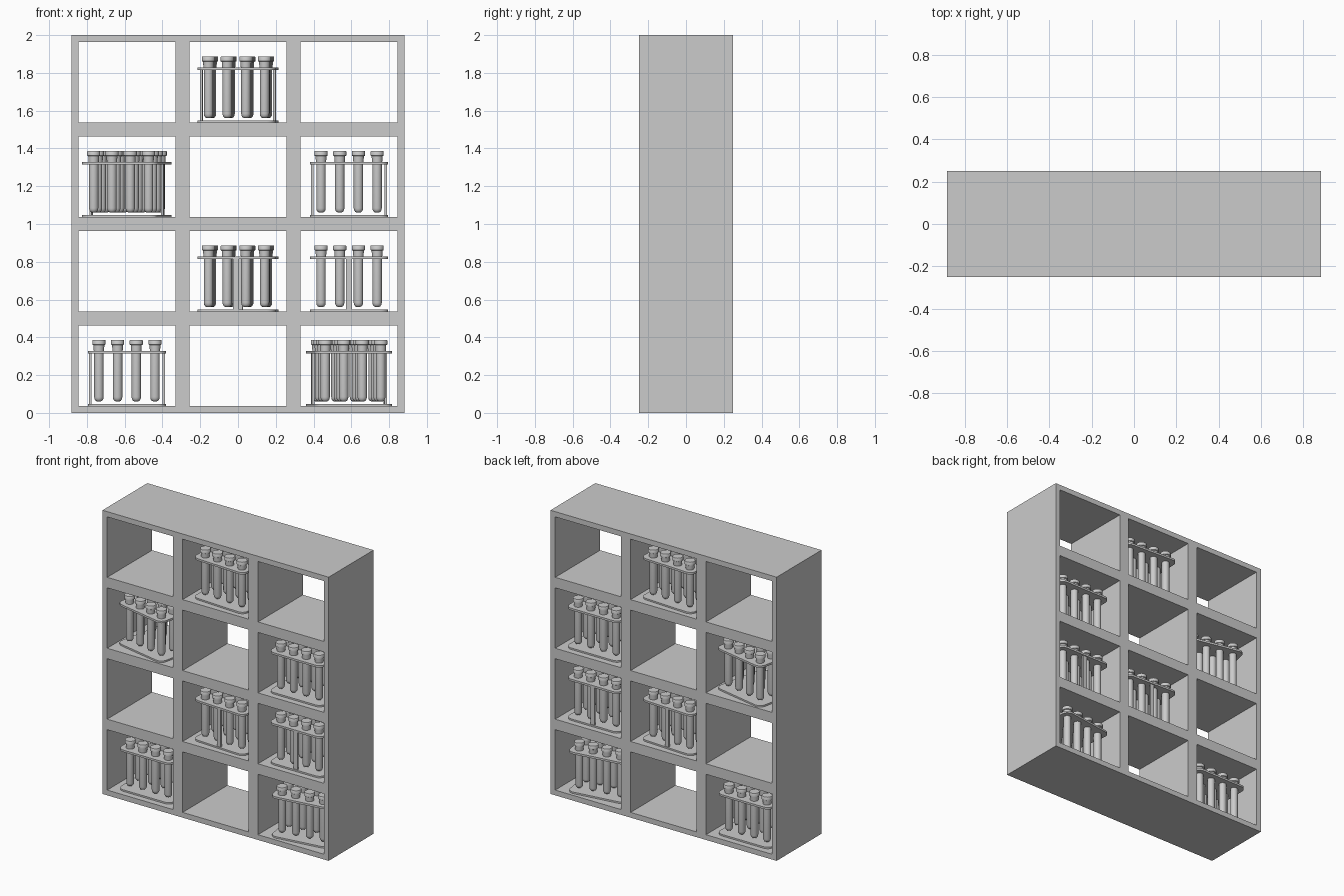
import bpy, bmesh
from math import radians, sin, cos, pi
from mathutils import Matrix

if "Cube" in bpy.data.objects:
    bpy.data.objects.remove(bpy.data.objects["Cube"])

COLS, ROWS = 3, 4
CW, CH = 0.588, 0.5          # cell pitch
WALL = 0.037                 # half thickness of the dividers
DEPTH = 0.5


def add_object(name, mesh, smooth=False):
    ob = bpy.data.objects.new(name, mesh)
    bpy.context.collection.objects.link(ob)
    if smooth:
        bpy.ops.object.select_all(action='DESELECT')
        ob.select_set(True)
        bpy.context.view_layer.objects.active = ob
        bpy.ops.object.shade_smooth_by_angle(angle=radians(35))
    return ob


def finish(bm, name):
    bmesh.ops.recalc_face_normals(bm, faces=bm.faces)
    me = bpy.data.meshes.new(name)
    bm.to_mesh(me)
    bm.free()
    return me


# Shelf cabinet: front grid without the openings, extruded through the depth
def cabinet():
    xs = [-COLS * CW / 2]
    for i in range(COLS):
        x = -COLS * CW / 2 + i * CW
        xs += [x + WALL, x + CW - WALL]
    xs.append(COLS * CW / 2)
    zs = [0.0]
    for j in range(ROWS):
        zs += [j * CH + WALL, (j + 1) * CH - WALL]
    zs.append(ROWS * CH)
    bm = bmesh.new()
    v = [[bm.verts.new((x, -DEPTH / 2, z)) for z in zs] for x in xs]
    for i in range(len(xs) - 1):
        for j in range(len(zs) - 1):
            if i % 2 and j % 2:
                continue
            bm.faces.new((v[i][j], v[i + 1][j], v[i + 1][j + 1], v[i][j + 1]))
    ext = bmesh.ops.extrude_face_region(bm, geom=bm.faces[:], use_keep_orig=True)
    new = [g for g in ext["geom"] if isinstance(g, bmesh.types.BMVert)]
    bmesh.ops.translate(bm, verts=new, vec=(0, DEPTH, 0))
    return finish(bm, "shelf_cabinet")


# Square plate with rounded corners
def plate(bm, half, r, z0, z1, seg=6):
    pts = []
    for k, (sx, sy) in enumerate(((1, 1), (-1, 1), (-1, -1), (1, -1))):
        for s in range(seg + 1):
            a = (k + s / seg) * pi / 2
            pts.append((sx * (half - r) + r * cos(a), sy * (half - r) + r * sin(a)))
    lo = [bm.verts.new((x, y, z0)) for x, y in pts]
    hi = [bm.verts.new((x, y, z1)) for x, y in pts]
    bm.faces.new(lo[::-1])
    bm.faces.new(hi)
    n = len(pts)
    for i in range(n):
        j = (i + 1) % n
        bm.faces.new((lo[i], lo[j], hi[j], hi[i]))


# Rack frame: base plate, upper plate, one flat post on two opposite sides
def rack_frame():
    bm = bmesh.new()
    plate(bm, 0.207, 0.045, 0.0, 0.011)
    plate(bm, 0.207, 0.045, 0.277, 0.291)
    for s in (-1, 1):
        bmesh.ops.create_cube(bm, size=1, matrix=Matrix.Translation((s * 0.194, 0, 0.144))
                              @ Matrix.Diagonal((0.013, 0.03, 0.27, 1)))
    return finish(bm, "rack_frame")


# Turned solid around z from a (radius, height) profile with closed ends
def lathe(bm, profile, cx, cy, seg=20):
    rings = [[bm.verts.new((cx + r * cos(2 * pi * k / seg), cy + r * sin(2 * pi * k / seg), z))
              for k in range(seg)] for r, z in profile]
    for a, b in zip(rings, rings[1:]):
        for k in range(seg):
            m = (k + 1) % seg
            bm.faces.new((a[k], a[m], b[m], b[k]))
    bm.faces.new(rings[0][::-1])
    bm.faces.new(rings[-1])


TUBE = [(0.008, 0.023), (0.017, 0.027), (0.023, 0.036), (0.025, 0.047), (0.025, 0.322)]
CAP = [(0.027, 0.291), (0.029, 0.322), (0.035, 0.325), (0.035, 0.346), (0.033, 0.349)]


def tube_grid(name, profile):
    bm = bmesh.new()
    for i in range(4):
        for j in range(4):
            lathe(bm, profile, (i - 1.5) * 0.099, (j - 1.5) * 0.099)
    return finish(bm, name)


add_object("shelf_cabinet", cabinet())
parts = [(rack_frame(), "rack_frame"), (tube_grid("test_tubes", TUBE), "test_tubes"),
         (tube_grid("tube_caps", CAP), "tube_caps")]

# Racks: column, row from the bottom, turn in degrees
RACKS = [(0, 0, 0), (2, 0, 8), (1, 1, 87), (2, 1, 90), (0, 2, -12), (2, 2, 0), (1, 3, -3)]
for n, (c, r, ang) in enumerate(RACKS):
    for mesh, name in parts:
        ob = add_object(f"{name}_{n + 1}", mesh, smooth=(n == 0))
        ob.location = ((c - 1) * CW, 0, r * CH + WALL)
        ob.rotation_euler.z = radians(ang)
